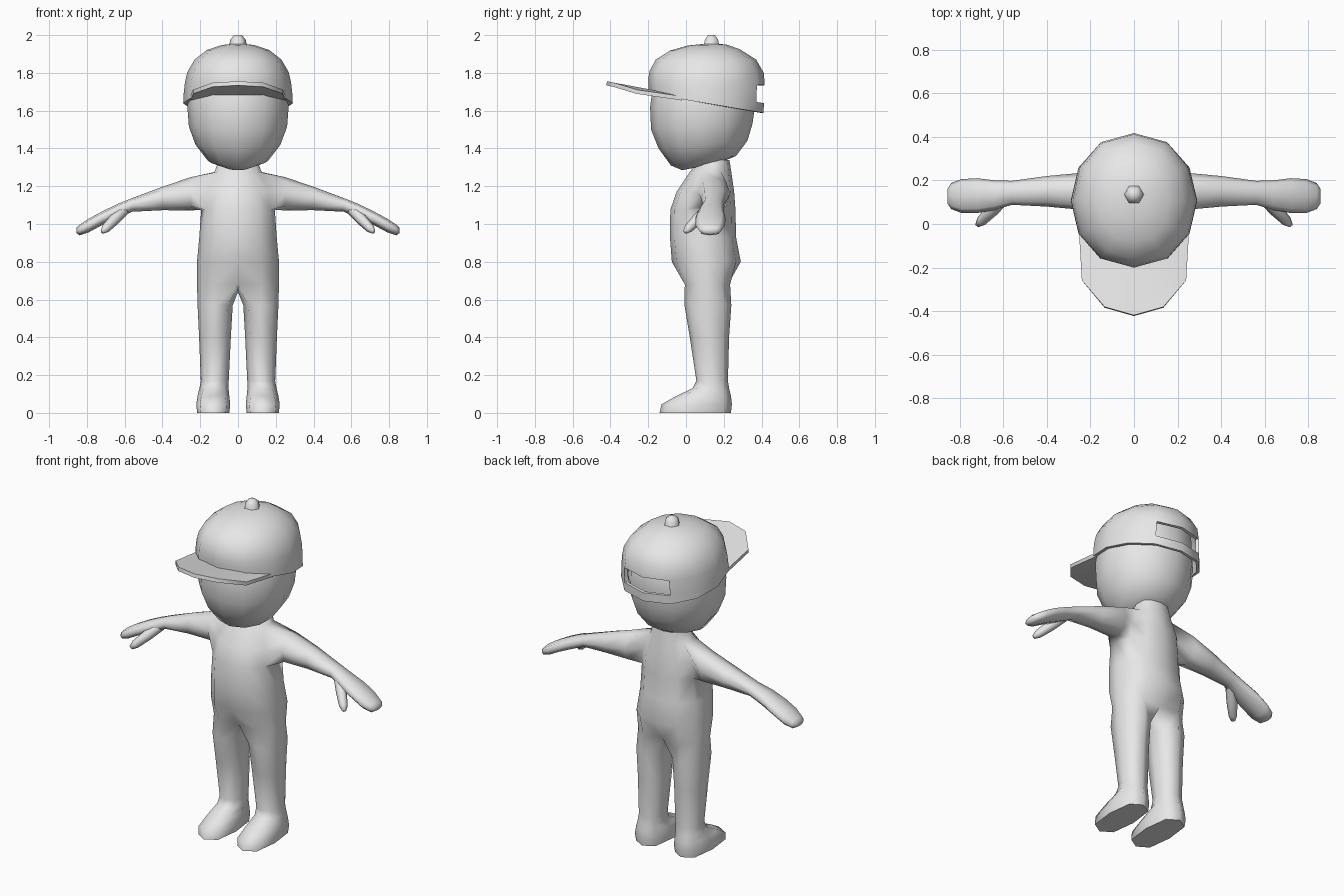
import bpy, bmesh, math
from mathutils import Vector

if "Cube" in bpy.data.objects:
    bpy.data.objects.remove(bpy.data.objects["Cube"])

grey = bpy.data.materials.new("plain_grey")
grey.diffuse_color = (0.8, 0.8, 0.8, 1)
grey.use_nodes = True
grey.node_tree.nodes["Principled BSDF"].inputs["Base Color"].default_value = grey.diffuse_color


def signed_pow(v, p):
    return math.copysign(abs(v) ** p, v)


def make_object(name, bm, mirror=False, thickness=0, offset=-1, angle=60):
    """Store a bmesh as an object, apply its modifiers and shade it."""
    bmesh.ops.recalc_face_normals(bm, faces=bm.faces)
    mesh = bpy.data.meshes.new(name)
    bm.to_mesh(mesh)
    bm.free()
    ob = bpy.data.objects.new(name, mesh)
    bpy.context.collection.objects.link(ob)
    mesh.materials.append(grey)
    if mirror:
        mod = ob.modifiers.new("mirror", 'MIRROR')
        mod.use_clip = True
    if thickness:
        mod = ob.modifiers.new("thickness", 'SOLIDIFY')
        mod.thickness, mod.offset = thickness, offset
    bpy.ops.object.select_all(action='DESELECT')
    ob.select_set(True)
    bpy.context.view_layer.objects.active = ob
    bpy.ops.object.convert(target='MESH')
    bm = bmesh.new()
    bm.from_mesh(ob.data)
    bmesh.ops.recalc_face_normals(bm, faces=bm.faces)
    bm.to_mesh(ob.data)
    bm.free()
    bpy.ops.object.shade_smooth_by_angle(angle=math.radians(angle))
    return ob


def bridge(bm, a, b, skip=()):
    n = len(a)
    for i in range(n):
        if i not in skip:
            bm.faces.new((a[i], a[(i + 1) % n], b[(i + 1) % n], b[i]))


def oval(bm, zf, zb, hw, yf, yb, n=12):
    """Tilted oval ring, vertex 0 at the front."""
    ring = []
    for i in range(n):
        a = 2 * math.pi * i / n
        t = (1 - math.cos(a)) / 2
        ring.append(bm.verts.new((hw * signed_pow(math.sin(a), 0.9),
                                  yf + (yb - yf) * t, zf + (zb - zf) * t)))
    return ring


def stack(bm, rows, n=12, holes=None):
    rings = [oval(bm, *r, n) for r in rows]
    for k in range(len(rings) - 1):
        bridge(bm, rings[k], rings[k + 1], (holes or {}).get(k, ()))
    return rings


# Body: one half, mirrored. Torso rows are z, half width, front y, back y
bm = bmesh.new()
torso = []
for z, hw, yf, yb in [(1.34, .10, .07, .23), (1.275, .125, .02, .24),
                      (1.17, .185, -.05, .255), (1.075, .195, -.083, .262),
                      (.93, .205, -.085, .265), (.80, .217, -.075, .29),
                      (.68, .217, -.025, .252)]:
    row = []
    for i in range(7):
        a = math.pi * i / 6
        x = 0 if i in (0, 6) else hw * math.sin(a) ** 0.8
        row.append(bm.verts.new((x, (yf + yb) / 2 - (yb - yf) / 2 * math.cos(a), z)))
    torso.append(row)
for r in range(6):
    for c in range(6):
        if not (r in (1, 2) and c in (2, 3)):      # opening for the arm
            bm.faces.new((torso[r][c], torso[r][c + 1], torso[r + 1][c + 1], torso[r + 1][c]))

# Crotch, then the leg and foot rings: z, centre x, radius x, front y, back y, roundness
torso[6][0].co.y += .03
torso[6][6].co.y -= .03
crotch = bm.verts.new((0, .11, .64))
loop = torso[6] + [crotch]
for z, cx, rx, yf, yb, p in [(.57, .121, .093, -.008, .24, .9), (.40, .122, .084, .02, .228, .9),
                             (.17, .123, .074, .055, .222, .9), (.13, .127, .077, .035, .228, .9),
                             (.09, .130, .084, -.05, .238, .8), (.045, .131, .09, -.13, .243, .7),
                             (.0, .131, .085, -.14, .238, .7)]:
    ring = []
    for k in range(8):
        a = math.radians(45 * (k + 1))
        ring.append(bm.verts.new((cx - rx * signed_pow(math.cos(a), p),
                                  (yf + yb) / 2 - (yb - yf) / 2 * signed_pow(math.sin(a), p), z)))
    bridge(bm, loop, ring)
    loop = ring
bm.faces.new(loop)

# Arm and mitten hand: x, centre y, radius y, centre z, radius z
t = torso
loop = [t[1][2], t[1][3], t[1][4], t[2][4], t[3][4], t[3][3], t[3][2], t[2][2]]
for x, cy, ry, cz, rz in [(.25, .15, .084, 1.16, .088), (.40, .15, .07, 1.135, .062),
                          (.56, .143, .055, 1.101, .036), (.64, .132, .068, 1.067, .038),
                          (.72, .13, .08, 1.03, .036), (.79, .128, .078, .992, .036),
                          (.838, .128, .06, .968, .028), (.855, .128, .035, .965, .014)]:
    ring = []
    for k in range(8):
        a = math.radians(45 * (k + 1))
        ring.append(bm.verts.new((x, cy - ry * signed_pow(math.cos(a), .85),
                                  cz + rz * signed_pow(math.sin(a), .85))))
    bridge(bm, loop, ring)
    loop = ring
bm.faces.new(loop)
bm.verts.remove(torso[2][3])
make_object("body", bm, mirror=True, angle=80)

# Thumbs: short tapered tubes
bm = bmesh.new()
start, end = Vector((.60, .115, 1.08)), Vector((.718, -.005, .958))
turn = (end - start).to_track_quat('Z', 'Y')
rings = []
for f, r in [(0, .03), (.45, .03), (.85, .024), (1, .012)]:
    rings.append([bm.verts.new(start.lerp(end, f) + turn @ Vector(
        (r * math.cos(k * math.pi / 3), r * math.sin(k * math.pi / 3), 0))) for k in range(6)])
for a, b in zip(rings, rings[1:]):
    bridge(bm, a, b)
bm.faces.new(rings[0])
bm.faces.new(rings[-1])
make_object("thumbs", bm, mirror=True, angle=80)

# Head: front z, back z, half width, front y, back y
bm = bmesh.new()
rings = stack(bm, [(1.285, 1.325, .07, -.02, .18), (1.31, 1.36, .16, -.08, .265),
                   (1.40, 1.44, .225, -.145, .325), (1.50, 1.53, .26, -.185, .352),
                   (1.62, 1.62, .268, -.19, .365), (1.77, 1.77, .25, -.17, .365),
                   (1.88, 1.88, .17, -.08, .28)])
bm.faces.new(rings[0])
bm.faces.new(rings[-1])
make_object("head", bm, angle=80)

# Cap crown, with an opening above the strap at the back
bm = bmesh.new()
rings = stack(bm, [(1.69, 1.588, .29, -.195, .41), (1.73, 1.64, .288, -.199, .413),
                   (1.765, 1.735, .281, -.2, .417), (1.81, 1.80, .268, -.193, .412),
                   (1.87, 1.87, .23, -.16, .372), (1.918, 1.925, .165, -.085, .285),
                   (1.945, 1.95, .085, .01, .215)], holes={1: (5, 6)})
top = bm.verts.new((0, .13, 1.957))
for i in range(12):
    bm.faces.new((rings[-1][i], rings[-1][(i + 1) % 12], top))
make_object("cap_crown", bm, thickness=.018)

# Cap brim: inner and outer edge points, mirrored
bm = bmesh.new()
inner = [(0, -.18, 1.695), (.14, -.13, 1.69), (.252, -.02, 1.665)]
outer = [(0, -.42, 1.745), (.135, -.382, 1.737), (.238, -.26, 1.70)]
a = [bm.verts.new(p) for p in inner]
b = [bm.verts.new(p) for p in outer]
for i in range(2):
    bm.faces.new((a[i], a[i + 1], b[i + 1], b[i]))
make_object("cap_brim", bm, mirror=True, thickness=.022, offset=0, angle=40)

# Button on top of the cap
bm = bmesh.new()
rings = [[bm.verts.new((r * math.cos(k * math.pi / 3), .135 + r * math.sin(k * math.pi / 3), z))
          for k in range(6)] for z, r in [(1.94, .048), (1.978, .04), (2.0, .02)]]
for a, b in zip(rings, rings[1:]):
    bridge(bm, a, b)
bm.faces.new(rings[0])
bm.faces.new(rings[-1])
make_object("cap_button", bm, angle=70)
